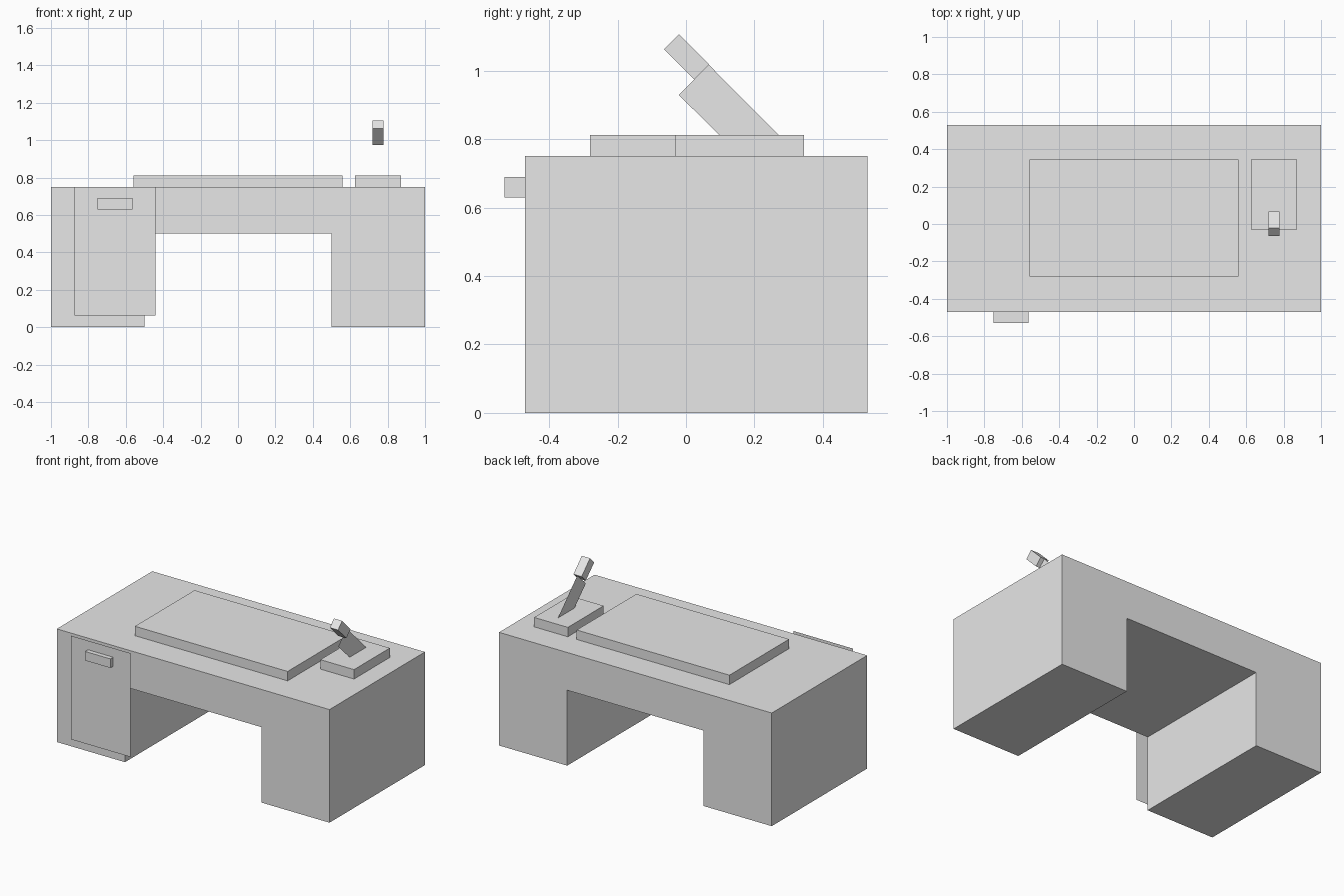
import bpy
import bmesh
import math
from mathutils import Matrix

cube = bpy.data.objects.get("Cube")
if cube:
    bpy.data.objects.remove(cube, do_unlink=True)

# Single plain grey
grey = bpy.data.materials.new("plain_grey")
grey.use_nodes = True
grey.diffuse_color = (0.8, 0.8, 0.8, 1)
grey.node_tree.nodes["Principled BSDF"].inputs["Base Color"].default_value = (0.8, 0.8, 0.8, 1)


def finish(name, bm):
    mesh = bpy.data.meshes.new(name)
    bm.to_mesh(mesh)
    bm.free()
    mesh.materials.append(grey)
    obj = bpy.data.objects.new(name, mesh)
    bpy.context.collection.objects.link(obj)
    return obj


def box(name, x, y, z, tilt=0):
    """Box from (min, max) ranges, tilted about its centre on the x axis."""
    ranges = (x, y, z)
    centre = [(a + b) / 2 for a, b in ranges]
    size = [b - a for a, b in ranges]
    bm = bmesh.new()
    bmesh.ops.create_cube(bm, size=1, matrix=Matrix.Translation(centre)
                          @ Matrix.Rotation(tilt, 4, "X")
                          @ Matrix.Diagonal((*size, 1)))
    return finish(name, bm)


def sheet(name, points, depth=None):
    """Flat polygon, extruded along y when a depth is given."""
    bm = bmesh.new()
    face = bm.faces.new([bm.verts.new(p) for p in points])
    if depth:
        ext = bmesh.ops.extrude_face_region(bm, geom=[face])
        verts = [g for g in ext["geom"] if isinstance(g, bmesh.types.BMVert)]
        bmesh.ops.translate(bm, verts=verts, vec=(0, depth, 0))
        bmesh.ops.recalc_face_normals(bm, faces=bm.faces)
    return finish(name, bm)


# Desk body: bridge profile with an open knee space
FRONT = -0.47
profile = [(-1, 0), (-0.5, 0), (-0.5, 0.5), (0.5, 0.5),
           (0.5, 0), (1, 0), (1, 0.75), (-1, 0.75)]
sheet("desk_body", [(x, FRONT, z) for x, z in profile], depth=1.0)

# Cupboard door: a thin sheet standing just off the front, with its handle
door = [(-0.875, 0.0625), (-0.44, 0.0625), (-0.44, 0.75), (-0.875, 0.75)]
sheet("cupboard_door", [(x, -0.5, z) for x, z in door])
box("door_handle", (-0.75, -0.565), (-0.53, FRONT), (0.63, 0.69))

# Desk top pieces
box("desk_pad", (-0.56, 0.56), (-0.28, 0.345), (0.75, 0.8125))
box("lamp_base", (0.625, 0.872), (-0.03, 0.345), (0.75, 0.8125))

# Lamp: flat slanted arm and a small tilted head
arm = [(0.27, 0.8125), (0.067, 1.017), (-0.021, 0.929), (0.097, 0.8125)]
sheet("lamp_arm", [(0.75, y, z) for y, z in arm])
box("lamp_head", (0.718, 0.778), (-0.0605, 0.0645), (1.0095, 1.0715),
    tilt=-math.radians(45))
